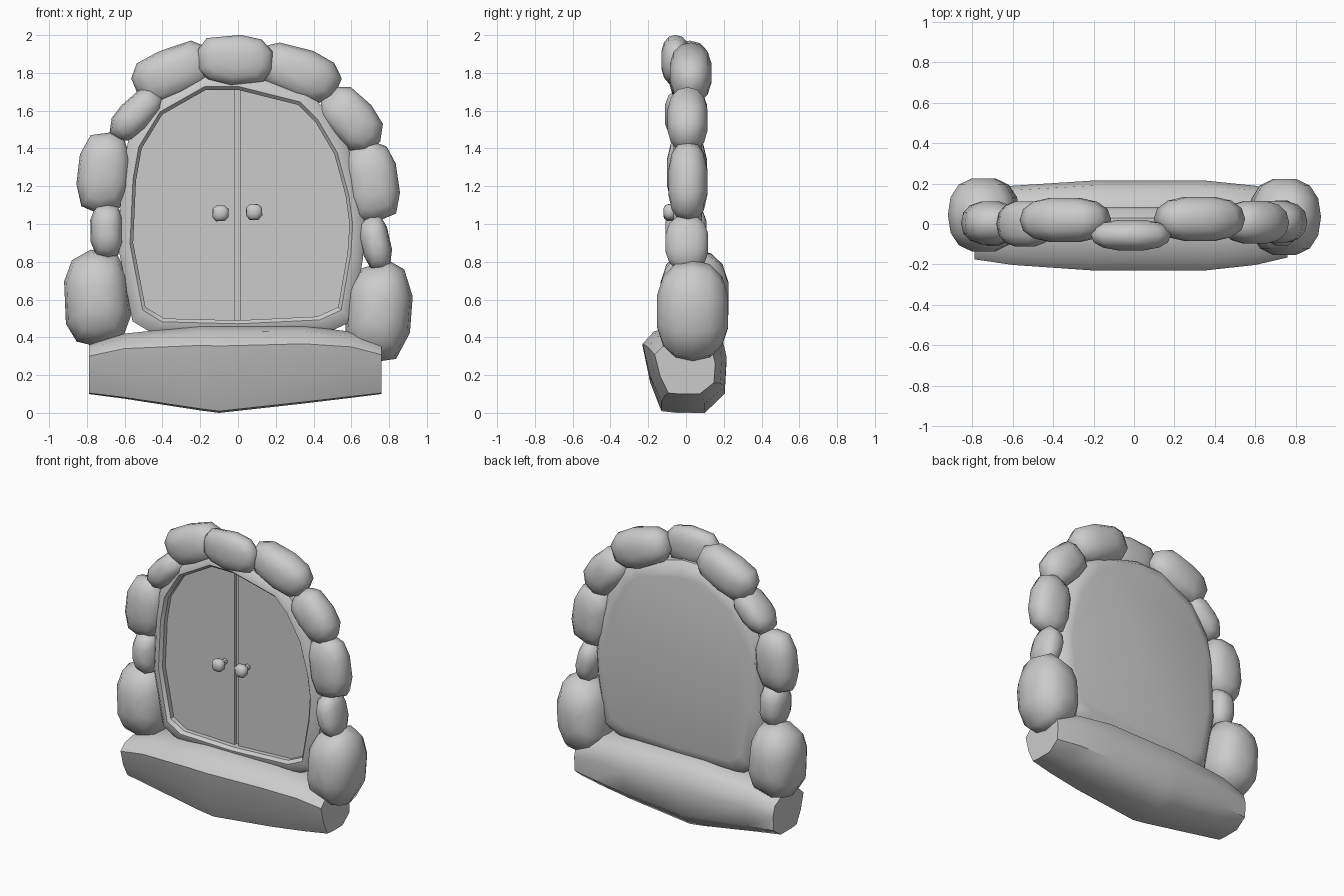
import bpy, bmesh, random
from math import sin, cos, pi, radians, copysign

if "Cube" in bpy.data.objects:
    bpy.data.objects.remove(bpy.data.objects["Cube"])

random.seed(4)


def loft(name, rings, angle):
    """Skin a list of equal-length closed rings and cap both ends."""
    bm = bmesh.new()
    loops = [[bm.verts.new(p) for p in ring] for ring in rings]
    n = len(loops[0])
    for a, b in zip(loops, loops[1:]):
        for i in range(n):
            j = (i + 1) % n
            bm.faces.new((a[i], a[j], b[j], b[i]))
    bm.faces.new(loops[0])
    bm.faces.new(loops[-1])
    bmesh.ops.recalc_face_normals(bm, faces=bm.faces)
    mesh = bpy.data.meshes.new(name)
    bm.to_mesh(mesh)
    bm.free()
    mesh.shade_smooth()
    mesh.set_sharp_from_angle(angle=radians(angle))
    obj = bpy.data.objects.new(name, mesh)
    bpy.context.collection.objects.link(obj)
    return obj


def power(v, e):
    return copysign(abs(v) ** e, v)


def stone(name, x, z, rx, rz, tilt, y, ry, sides=10, jitter=0.04):
    """Boulder: a blocky ellipsoid with an irregular outline, facing -y."""
    t = radians(tilt)
    outline = []
    for i in range(sides):
        a = 2 * pi * (i + 0.5 + random.uniform(-3, 3) * jitter) / sides
        r = 1.02 + random.uniform(-jitter, jitter)
        u, w = rx * r * power(cos(a), 0.75), rz * r * power(sin(a), 0.75)
        outline.append((u * cos(t) - w * sin(t), u * sin(t) + w * cos(t)))
    rings = []
    for deg in (-77, -52, -26, 0, 26, 52, 77):
        p = radians(deg)
        s, d = cos(p) ** 0.75, power(sin(p), 0.9)
        rings.append([(x + u * s, y + ry * d, z + w * s) for u, w in outline])
    return loft(name, rings, 70)


# Arch stones: x, z, half width, half height, tilt, y, half depth
STONES = {
    "keystone": (-0.015, 1.87, 0.205, 0.13, -1, -0.055, 0.077),
    "top_stone_left": (-0.345, 1.80, 0.225, 0.135, 22, 0.02, 0.112),
    "top_stone_right": (0.325, 1.80, 0.225, 0.135, -22, 0.025, 0.112),
    "shoulder_stone_left": (-0.54, 1.58, 0.165, 0.09, 46, 0.0, 0.115),
    "shoulder_stone_right": (0.60, 1.55, 0.19, 0.125, -50, 0.008, 0.108),
    "side_stone_left": (-0.71, 1.275, 0.14, 0.215, -5, 0.005, 0.108),
    "side_stone_right": (0.71, 1.22, 0.14, 0.215, 8, 0.01, 0.105),
    "small_stone_left": (-0.695, 0.965, 0.085, 0.148, 0, 0.0, 0.112),
    "small_stone_right": (0.73, 0.90, 0.08, 0.15, 12, 0.005, 0.115),
    "foot_stone_left": (-0.745, 0.605, 0.175, 0.255, 3, 0.045, 0.185),
    "foot_stone_right": (0.745, 0.535, 0.175, 0.265, -5, 0.035, 0.192),
}
for name, spec in STONES.items():
    stone(name, *spec)

# Threshold boulder: cross-section (y, height fraction) swept along x
SECTION = [(-.13, .02), (-.19, .35), (-.23, .77), (-.17, .93), (-.05, 1),
           (.1, 1), (.19, .86), (.215, .6), (.205, .22), (.1, .0), (-.05, .0)]
STATIONS = [(-.79, .76, .10, .36), (-.6, .88, .075, .42), (-.2, 1, .013, .46),
            (-.1, 1, 0, .46), (.35, 1, .05, .46), (.6, .88, .08, .43),
            (.76, .72, .10, .37)]
loft("threshold_stone",
     [[(x, y * s, lo + (hi - lo) * f) for y, f in SECTION]
      for x, s, lo, hi in STATIONS], 45)

# Door opening outline (x, z), anticlockwise from bottom centre
OPENING = [(0, .49), (.42, .51), (.53, .56), (.58, .85), (.59, 1.0),
           (.57, 1.15), (.51, 1.37), (.41, 1.54), (.32, 1.63), (0, 1.71),
           (-.17, 1.71), (-.4, 1.58), (-.51, 1.40), (-.54, 1.23),
           (-.555, .9), (-.49, .56), (-.39, .50)]


def ring(scale, y):
    return [(x * scale, y, 1.1 + (z - 1.1) * scale) for x, z in OPENING]


# Backing wall with raised rim around the recessed opening
loft("door_frame", [ring(.98, .085), ring(1.08, .07), ring(1.14, .03),
                    ring(1.14, -.03), ring(1.09, -.058), ring(1.03, -.065),
                    ring(1.0, -.045), ring(1.0, .01)], 35)

# Door leaves either side of a narrow gap, with knobs
right = [p for p in OPENING if p[0] > 0.02]
left = [p for p in OPENING if p[0] < -0.02]
right = [(.013, .49)] + right + [(.013, 1.708)]
left = [(-.017, 1.71)] + left + [(-.017, .49)]
for side, pts, kx, kz in (("left", left, -.092, 1.057),
                          ("right", right, .085, 1.064)):
    loft("door_" + side, [[(x, y, z) for x, z in pts] for y in (-.012, .03)], 30)
    stone("knob_" + side, kx, kz, .044, .044, 0, -.085, .036, 8, .03)
    bpy.ops.mesh.primitive_cylinder_add(
        vertices=8, radius=.02, depth=.06, location=(kx, -.035, kz),
        rotation=(pi / 2, 0, 0))
    bpy.context.object.name = "knob_stem_" + side
